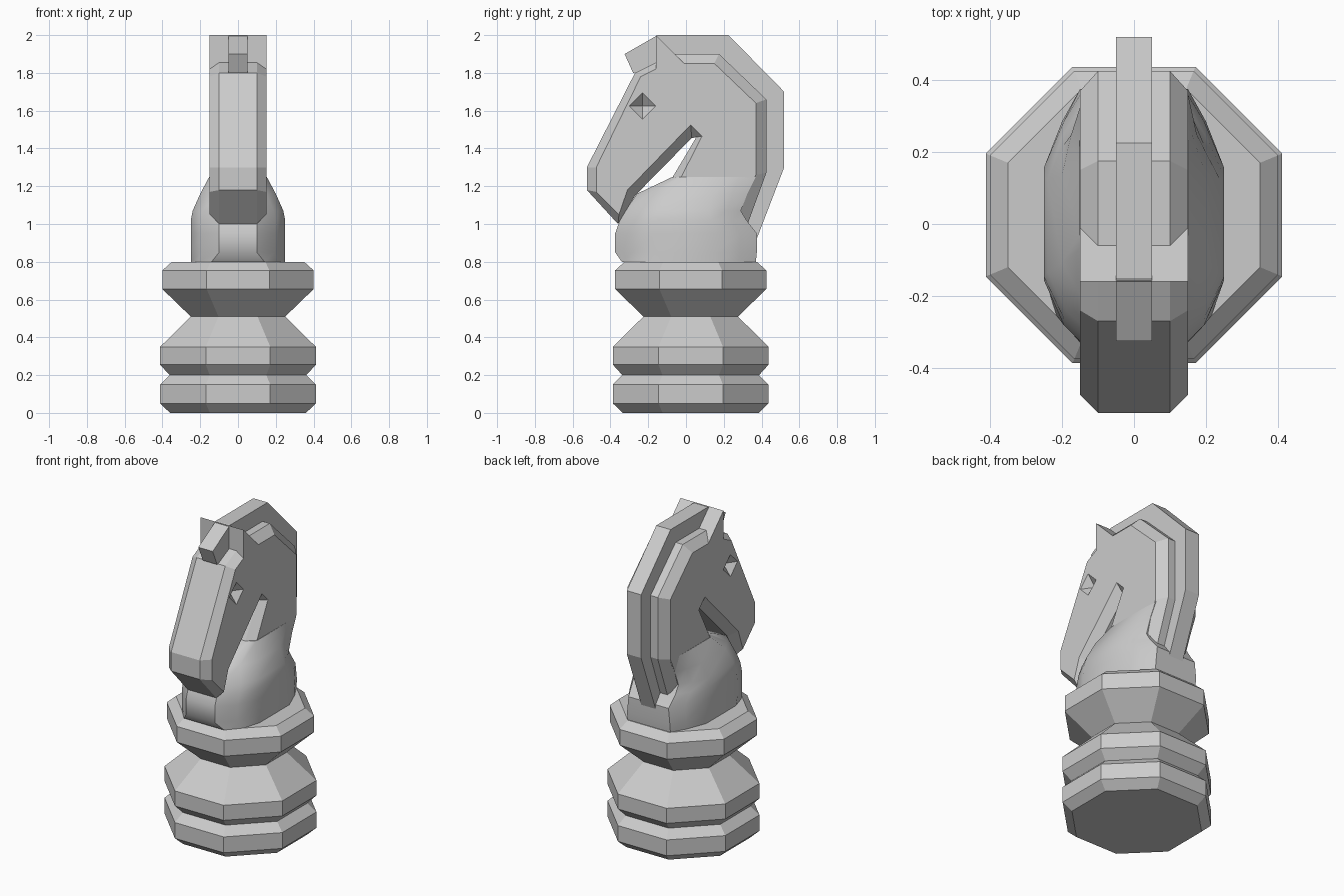
import bpy, bmesh, math
from mathutils import Vector

cube = bpy.data.objects.get("Cube")
if cube:
    bpy.data.objects.remove(cube, do_unlink=True)

stone = bpy.data.materials.new("grey stone")
stone.use_nodes = True
stone.diffuse_color = (0.6, 0.6, 0.6, 1)
stone.node_tree.nodes["Principled BSDF"].inputs["Base Color"].default_value = (0.6, 0.6, 0.6, 1)


def loft(name, rings):
    """Closed solid through rings with equal point counts."""
    bm = bmesh.new()
    loops = [[bm.verts.new(p) for p in ring] for ring in rings]
    for a, b in zip(loops, loops[1:]):
        for i in range(len(a)):
            j = (i + 1) % len(a)
            bm.faces.new((a[i], a[j], b[j], b[i]))
    bm.faces.new(loops[0][::-1])
    bm.faces.new(loops[-1])
    bmesh.ops.remove_doubles(bm, verts=bm.verts, dist=0.0001)
    bmesh.ops.recalc_face_normals(bm, faces=bm.faces)
    mesh = bpy.data.meshes.new(name)
    bm.to_mesh(mesh)
    bm.free()
    mesh.materials.append(stone)
    obj = bpy.data.objects.new(name, mesh)
    bpy.context.collection.objects.link(obj)
    return obj


def side_ring(x, points):
    return [(x, y, z) for y, z in points]


# Octagonal turned base: (flat radius, height)
profile = [(.36, 0), (.412, .05), (.412, .15), (.362, .2), (.362, .2), (.412, .255),
           (.412, .35), (.25, .51), (.4, .655), (.4, .755), (.35, .8)]
profile.pop(4)
corner = 1 / math.cos(math.pi / 8)
loft("base", [[(r * corner * math.cos((k + .5) * math.pi / 4),
                .025 + r * corner * math.sin((k + .5) * math.pi / 4), z)
               for k in range(8)] for r, z in profile])

# Chest: each ring is height, front y, back y, half width, front and back half width
chest_rows = [(.8, -.34, .37, .25, .14, .15), (.85, -.375, .375, .25, .1, .15),
              (.95, -.375, .375, .25, .1, .14), (1.02, -.35, .32, .25, .1, .15),
              (1.07, -.32, .29, .24, .1, .15), (1.16, -.26, .325, .2, .1, .15),
              (1.25, -.07, .37, .152, .1, .148)]
rings = []
for z, front, back, w, wf, wb in chest_rows:
    half = [(wf, front), ((wf + w) / 2 + .02 * (w > .2), front * .75), (w, front * .42),
            (w, back * .42), ((wb + w) / 2, back * .76), (wb, back)]
    rings.append([(x, y, z) for x, y in half] + [(-x, y, z) for x, y in reversed(half)])
chest = loft("chest", rings)

# Head and neck: centre outline and slightly inset side outline
centre = [(-.16, 2), (-.06, 1.9), (.175, 1.9), (.425, 1.66), (.425, 1.27), (.29, .9),
          (-.05, 1), (-.07, 1.25), (.055, 1.46), (.03, 1.455), (-.27, 1.15), (-.36, 1),
          (-.525, 1.18), (-.525, 1.3), (-.27, 1.8), (-.16, 1.855)]
sides = [(-.16, 2), (-.01, 1.85), (.15, 1.85), (.37, 1.64), (.37, 1.26), (.2, .9),
         (-.02, 1), (-.04, 1.22), (.085, 1.465), (.025, 1.525), (-.31, 1.18), (-.355, 1.05),
         (-.475, 1.17), (-.475, 1.3), (-.24, 1.78), (-.16, 1.82)]
head = loft("head", [side_ring(-.15, sides), side_ring(-.1, centre),
                     side_ring(.1, centre), side_ring(.15, sides)])

# Diamond eye sockets cut into both cheeks
for s in (-1, 1):
    def diamond(x, r):
        return side_ring(s * x, [(-.23 + r, 1.625), (-.23, 1.625 + r),
                                 (-.23 - r, 1.625), (-.23, 1.625 - r)])
    cutter = loft("eye_cutter", [diamond(.1, .001), diamond(.2, .14)])
    cutter.hide_render = True
    cut = head.modifiers.new("eye", "BOOLEAN")
    cut.operation = "DIFFERENCE"
    cut.solver = "EXACT"
    cut.object = cutter
    bpy.context.view_layer.objects.active = head
    bpy.ops.object.modifier_apply(modifier=cut.name)
    bpy.data.objects.remove(cutter, do_unlink=True)

# Mane crest with forelock
crest = [(-.28, 1.8), (-.325, 1.9), (-.15, 2), (.225, 2), (.52, 1.7), (.52, 1.3),
         (.37, .91), (.2, .95), (.32, 1.3), (.32, 1.62), (.13, 1.82), (-.16, 1.82)]
loft("mane", [side_ring(-.05, crest), side_ring(.05, crest)])

# Soft chest with crisp creases
bpy.ops.object.select_all(action="DESELECT")
chest.select_set(True)
bpy.context.view_layer.objects.active = chest
bpy.ops.object.shade_smooth_by_angle(angle=math.radians(35))
